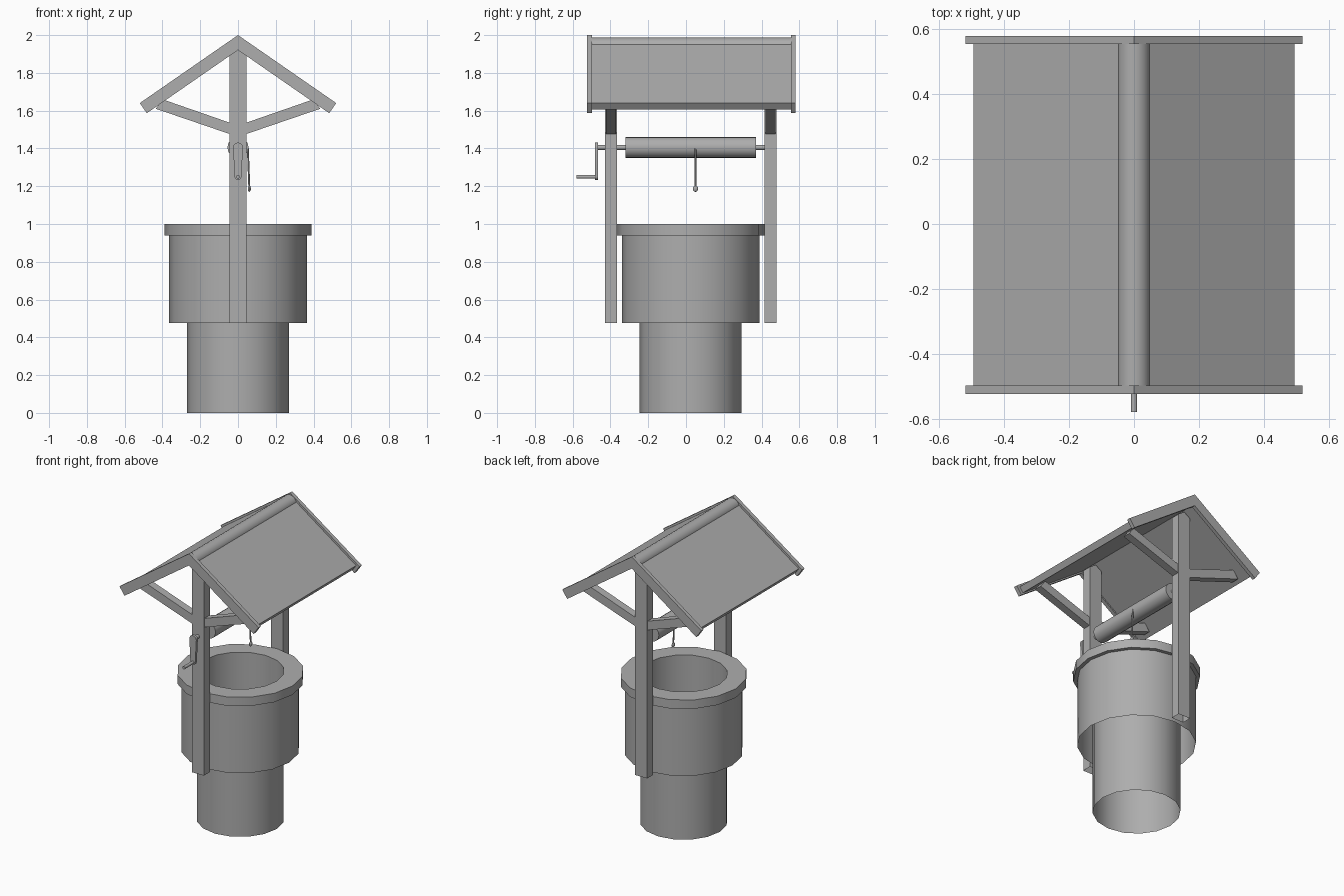
import bpy, bmesh, math
from mathutils import Vector

cube = bpy.data.objects.get("Cube")
if cube:
    bpy.data.objects.remove(cube, do_unlink=True)

grey = bpy.data.materials.new("plain grey")
grey.use_nodes = True
colour = (0.42, 0.42, 0.42, 1)
grey.diffuse_color = colour
grey.node_tree.nodes["Principled BSDF"].inputs["Base Color"].default_value = colour


def finish(name, bm, smooth=False, fix_normals=True):
    if fix_normals:
        bmesh.ops.recalc_face_normals(bm, faces=bm.faces[:])
    mesh = bpy.data.meshes.new(name)
    bm.to_mesh(mesh)
    bm.free()
    mesh.materials.append(grey)
    obj = bpy.data.objects.new(name, mesh)
    bpy.context.collection.objects.link(obj)
    if smooth:
        bpy.ops.object.select_all(action='DESELECT')
        obj.select_set(True)
        bpy.context.view_layer.objects.active = obj
        bpy.ops.object.shade_smooth_by_angle(angle=math.radians(35))
    return obj


def lathe(name, profile, y, sides=16):
    """Revolve (radius, z) points about a vertical axis at the given y."""
    bm = bmesh.new()
    rings = []
    for r, z in profile:
        angles = [math.tau * i / sides for i in range(sides)]
        rings.append([bm.verts.new((r * math.cos(a), y + r * math.sin(a), z)) for a in angles])
    for low, high in zip(rings, rings[1:]):
        for i in range(sides):
            j = (i + 1) % sides
            bm.faces.new((low[i], low[j], high[j], high[i]))
    return finish(name, bm, True, False)


def extrude_y(name, outline, y0, y1, smooth=False):
    """Extrude an (x, z) outline along y."""
    bm = bmesh.new()
    face = bm.faces.new([bm.verts.new((x, y0, z)) for x, z in outline])
    moved = bmesh.ops.extrude_face_region(bm, geom=[face])["geom"]
    bmesh.ops.translate(bm, vec=(0, y1 - y0, 0),
                        verts=[v for v in moved if isinstance(v, bmesh.types.BMVert)])
    return finish(name, bm, smooth)


def rod(name, start, end, radius, sides=16, tip=None):
    start, end = Vector(start), Vector(end)
    bm = bmesh.new()
    bmesh.ops.create_cone(bm, cap_ends=True, segments=sides, radius1=radius,
                          radius2=radius if tip is None else tip, depth=(end - start).length)
    turn = (end - start).to_track_quat('Z', 'Y').to_matrix().to_4x4()
    bmesh.ops.transform(bm, matrix=turn, verts=bm.verts)
    bmesh.ops.translate(bm, vec=(start + end) / 2, verts=bm.verts)
    return finish(name, bm, True)


def gable(name, half_width, apex, thick, y0, y1):
    """Inverted V strip with ends cut square to the slope."""
    slope = math.atan2(0.36, 0.52)
    eave = apex - half_width * math.tan(slope)
    dx, dz = thick * math.sin(slope), thick * math.cos(slope)
    right = [(half_width, eave), (half_width - dx, eave - dz)]
    left = [(-x, z) for x, z in reversed(right)]
    outline = [(0, apex)] + right + [(0, apex - thick / math.cos(slope))] + left
    return extrude_y(name, outline, y0, y1)


# Well body: open shaft, outer wall and overhanging rim
well_y = 0.025
lathe("well_shaft", [(0.27, 0), (0.27, 0.96)], well_y)
lathe("well_wall", [(0.365, 0.475), (0.365, 0.96)], well_y)
lathe("well_rim", [(0.365, 0.94), (0.39, 0.94), (0.39, 1), (0.27, 1), (0.27, 0.94)], well_y)

# Posts, open at the foot, with a pair of braces each
for side, y0, y1 in (("front", -0.43, -0.365), ("back", 0.415, 0.48)):
    post = extrude_y(side + "_post", [(-0.045, 0.475), (0.045, 0.475), (0.045, 1.89),
                                      (0, 1.92), (-0.045, 1.89)], y0, y1)
    bm = bmesh.new()
    bm.from_mesh(post.data)
    foot = [f for f in bm.faces if f.normal.z < -0.9]
    bmesh.ops.delete(bm, geom=foot, context='FACES_ONLY')
    bm.to_mesh(post.data)
    bm.free()
    for hand, s in (("left", 1), ("right", -1)):
        brace = [(0.04, 1.475), (0.435, 1.61), (0.40, 1.66), (0.04, 1.535)]
        extrude_y(f"{side}_{hand}_brace", [(s * x, z) for x, z in brace],
                  y0 + 0.006, y1 - 0.006)

# Roof: panels, gable boards and rounded ridge cap
gable("roof_panels", 0.495, 1.983, 0.042, -0.50, 0.556)
gable("front_gable_board", 0.52, 2.0, 0.065, -0.524, -0.498)
gable("back_gable_board", 0.52, 2.0, 0.065, 0.555, 0.58)
arc = [math.pi * i / 10 for i in range(11)]
extrude_y("ridge_cap", [(0.05 * math.cos(a), 1.937 + 0.05 * math.sin(a)) for a in arc],
          -0.50, 0.556, True)

# Winch: drum, axle, crank arm and handle
axis_z = 1.405
rod("winch_drum", (0, -0.32, axis_z), (0, 0.37, axis_z), 0.056)
rod("winch_axle", (0, -0.475, axis_z), (0, 0.42, axis_z), 0.013)
top = [(0.026 * math.cos(a), axis_z + 0.026 * math.sin(a)) for a in arc]
bottom = [(-0.018 * math.cos(a), 1.252 - 0.018 * math.sin(a)) for a in arc]
extrude_y("crank_arm", top + bottom, -0.483, -0.466, True)
rod("crank_handle", (0, -0.58, 1.25), (0, -0.475, 1.25), 0.01)

# Rope hanging off the drum, with a knot at its end
rod("rope", (0.052, 0.05, 1.40), (0.06, 0.05, 1.19), 0.005, 8)
bm = bmesh.new()
bmesh.ops.create_uvsphere(bm, u_segments=12, v_segments=8, radius=0.014)
bmesh.ops.scale(bm, vec=(0.6, 1, 1.2), verts=bm.verts)
bmesh.ops.translate(bm, vec=(0.06, 0.05, 1.187), verts=bm.verts)
finish("rope_knot", bm, True)
